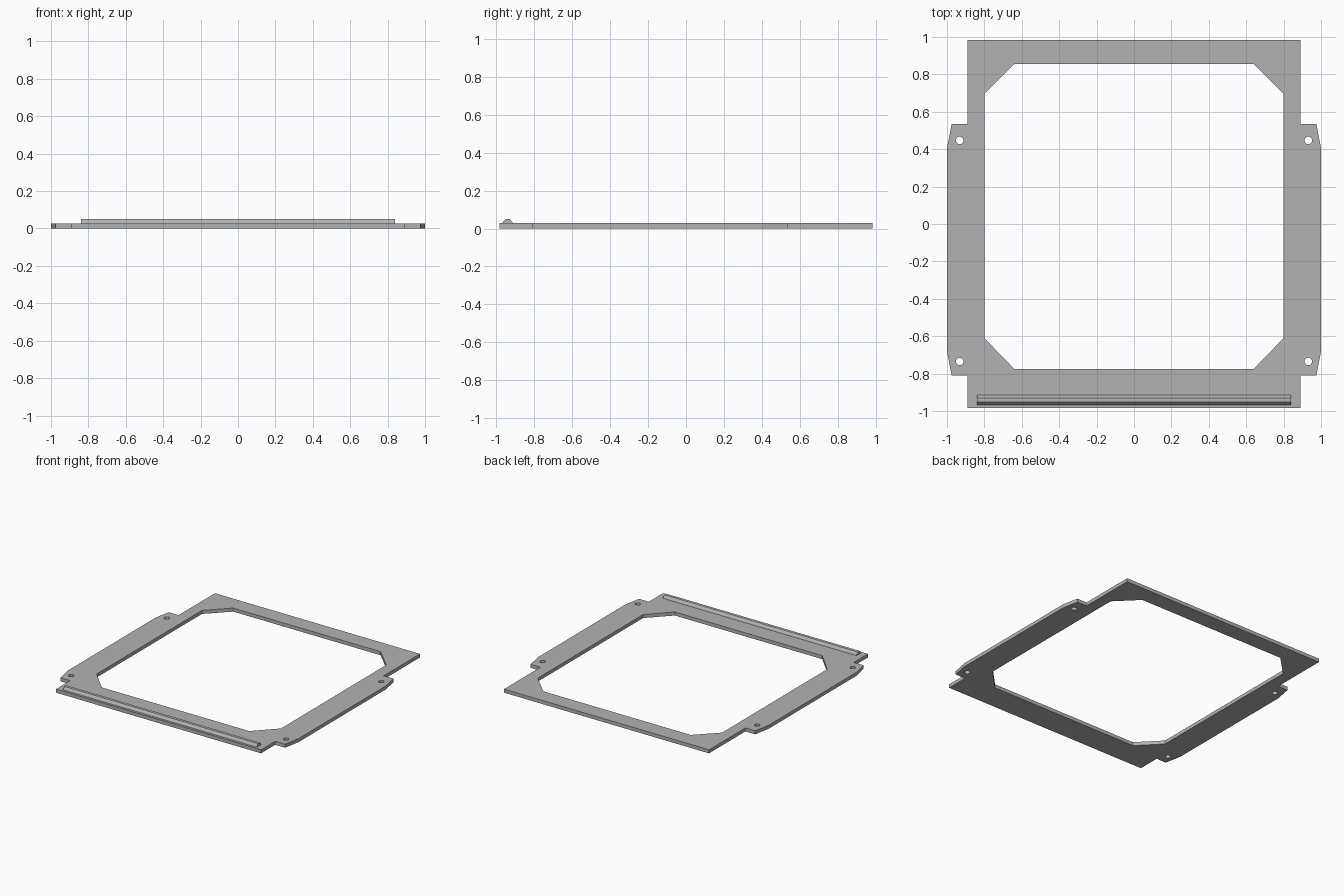
import bpy, bmesh, math

cube = bpy.data.objects.get("Cube")
if cube:
    bpy.data.objects.remove(cube, do_unlink=True)

THICK = 0.028

grey = bpy.data.materials.new("plain grey")
grey.use_nodes = True
grey.diffuse_color = (0.45, 0.45, 0.45, 1)
grey.node_tree.nodes["Principled BSDF"].inputs["Base Color"].default_value = grey.diffuse_color


def mirrored(half):
    """Close a right-hand outline with its mirror image across x = 0."""
    return half + [(-x, y) for x, y in reversed(half)]


def circle(cx, cy, r, n=24):
    return [(cx + r * math.cos(2 * math.pi * i / n),
             cy + r * math.sin(2 * math.pi * i / n)) for i in range(n)]


def extrude_loops(name, loops, depth):
    """Fill nested outlines (holes stay open) and extrude them up by depth."""
    bm = bmesh.new()
    edges = []
    for loop in loops:
        verts = [bm.verts.new((x, y, 0)) for x, y in loop]
        edges += [bm.edges.new((a, b)) for a, b in zip(verts, verts[1:] + verts[:1])]
    bmesh.ops.triangle_fill(bm, edges=edges, use_beauty=True, normal=(0, 0, 1))
    top = bmesh.ops.extrude_face_region(bm, geom=bm.faces[:], use_keep_orig=True)["geom"]
    bmesh.ops.translate(bm, vec=(0, 0, depth),
                        verts=[v for v in top if isinstance(v, bmesh.types.BMVert)])
    bmesh.ops.recalc_face_normals(bm, faces=bm.faces[:])
    mesh = bpy.data.meshes.new(name)
    bm.to_mesh(mesh)
    bm.free()
    mesh.materials.append(grey)
    obj = bpy.data.objects.new(name, mesh)
    bpy.context.collection.objects.link(obj)
    return obj


# Flat frame with side tabs, chamfered opening and four screw holes
outline = mirrored([(0.89, -0.985), (0.89, -0.81), (0.975, -0.81), (1.0, -0.68),
                    (1.0, 0.405), (0.975, 0.535), (0.89, 0.535), (0.89, 0.985)])
opening = mirrored([(0.64, -0.775), (0.8, -0.61), (0.8, 0.695), (0.64, 0.855)])
holes = [circle(sx * 0.932, y, 0.02) for sx in (-1, 1) for y in (-0.735, 0.447)]
extrude_loops("frame_plate", [outline, opening] + holes, THICK)

# Raised rail along the front edge: a bevelled profile swept along x
profile = [(-0.968, THICK), (-0.965, 0.036), (-0.953, 0.05),
           (-0.93, 0.05), (-0.918, 0.036), (-0.914, THICK)]
rail = extrude_loops("front_rail", [profile], 1.68)
for v in rail.data.vertices:
    y, z, x = v.co
    v.co = (x - 0.84, y, z)
